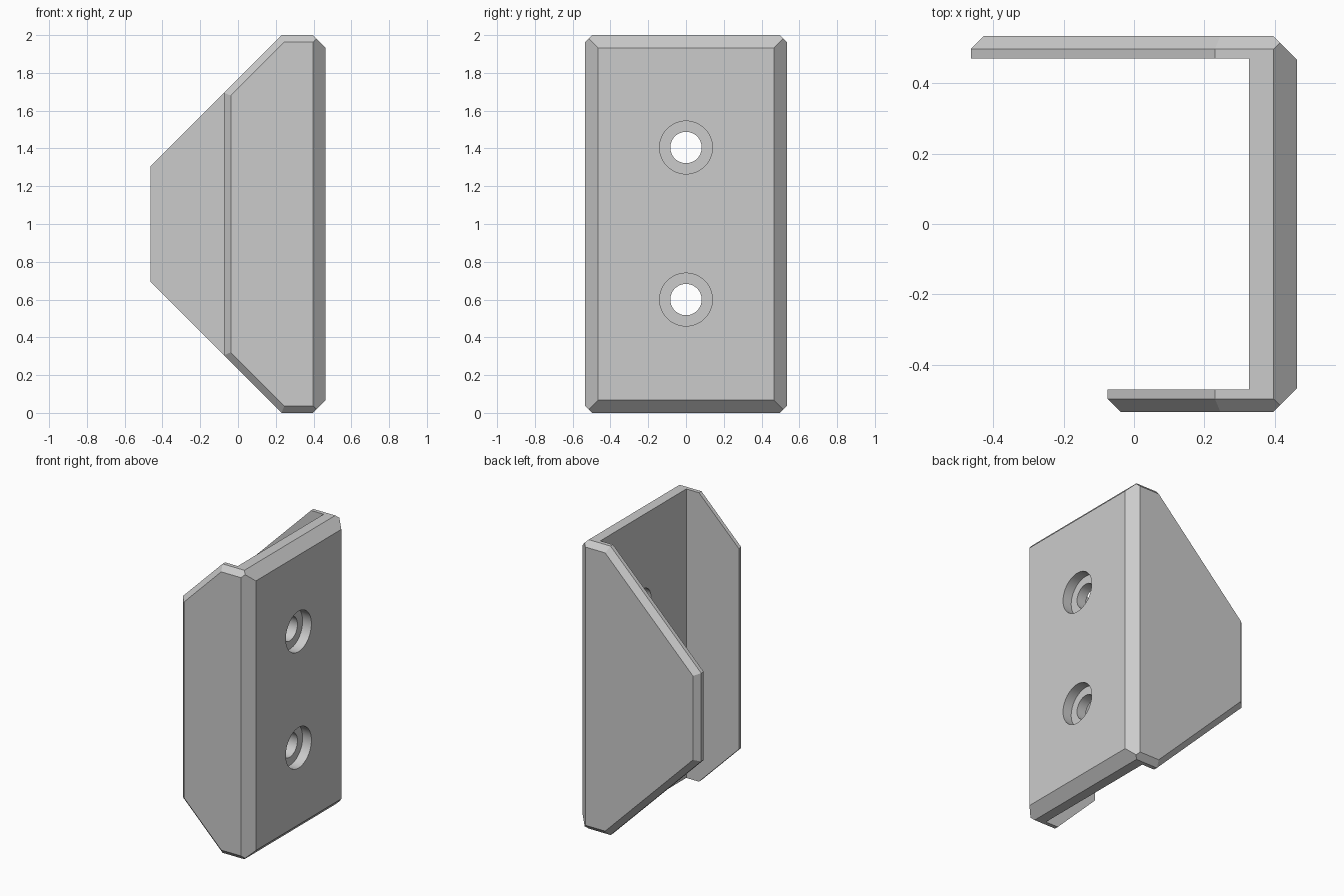
import bpy
import bmesh
from mathutils import Vector

cube = bpy.data.objects.get("Cube")
if cube:
    bpy.data.objects.remove(cube)

# Main dimensions
HEIGHT = 2.0
OUT, IN = 0.534, 0.47            # outer and inner half width
FACE, INNER = 0.464, 0.327       # front and rear of the mounting plate
SHORT, LONG = -0.075, -0.464     # free ends of the two side flanges
BIG, SMALL = 0.067, 0.037        # chamfer sizes
BEND = 0.23                      # where the sloped flange edges begin

grey = bpy.data.materials.new("plain_grey")
grey.use_nodes = True
colour = (0.6, 0.6, 0.6, 1)
grey.diffuse_color = colour
grey.node_tree.nodes["Principled BSDF"].inputs["Base Color"].default_value = colour


def trim(bm, point, normal):
    """Cut away everything beyond a plane and cap the opening."""
    cut = bmesh.ops.bisect_plane(
        bm, geom=bm.verts[:] + bm.edges[:] + bm.faces[:], dist=1e-5,
        plane_co=Vector(point), plane_no=Vector(normal), clear_outer=True)
    edges = [g for g in cut["geom_cut"] if isinstance(g, bmesh.types.BMEdge)]
    bmesh.ops.holes_fill(bm, edges=edges, sides=0)


# U-shaped plan, extruded upward, with chamfered corners and flange ends
plan = [(SHORT, -IN), (SHORT, SMALL - OUT), (SHORT + SMALL, -OUT),
        (FACE - BIG, -OUT), (FACE, BIG - OUT), (FACE, OUT - BIG),
        (FACE - BIG, OUT), (LONG + SMALL, OUT), (LONG, OUT - SMALL),
        (LONG, IN), (INNER, IN), (INNER, -IN)]
bm = bmesh.new()
base = bm.faces.new([bm.verts.new((x, y, 0)) for x, y in plan])
top = bmesh.ops.extrude_face_region(bm, geom=[base])
bmesh.ops.translate(bm, vec=(0, 0, HEIGHT),
                    verts=[g for g in top["geom"] if isinstance(g, bmesh.types.BMVert)])
bmesh.ops.recalc_face_normals(bm, faces=bm.faces[:])

# Sloped flange edges, then chamfers, mirrored for top and bottom
for z, up in ((HEIGHT, 1), (0, -1)):
    slope = Vector((-1, 0, up)).normalized()
    trim(bm, (BEND, 0, z), slope)
    trim(bm, (FACE - BIG, 0, z), (1, 0, up))
    for side in (-1, 1):
        edge_y = side * (OUT - SMALL)
        trim(bm, (0, edge_y, z), (0, side, up))
        trim(bm, (BEND, edge_y, z), slope + Vector((0, side, 0)))
bmesh.ops.recalc_face_normals(bm, faces=bm.faces[:])

mesh = bpy.data.meshes.new("corner_bracket")
bm.to_mesh(mesh)
bm.free()
mesh.materials.append(grey)
bracket = bpy.data.objects.new("corner_bracket", mesh)
bpy.context.collection.objects.link(bracket)


def bore(name, radius, start, end, z):
    """Drill a round hole along x through the plate."""
    bpy.ops.mesh.primitive_cylinder_add(
        vertices=48, radius=radius, depth=end - start,
        location=((start + end) / 2, 0, z), rotation=(0, 1.5707963, 0))
    cutter = bpy.context.object
    cutter.name = name
    cutter.hide_render = True
    cutter.data.materials.append(grey)
    mod = bracket.modifiers.new(name, "BOOLEAN")
    mod.operation = "DIFFERENCE"
    mod.solver = "EXACT"
    mod.object = cutter
    bpy.context.view_layer.objects.active = bracket
    bpy.ops.object.modifier_apply(modifier=mod.name)
    bpy.data.objects.remove(cutter)


# Two counterbored screw holes
for z in (0.6, 1.405):
    bore("counterbore", 0.14, FACE - 0.067, FACE + 0.1, z)
    bore("screw_hole", 0.083, INNER - 0.1, FACE + 0.1, z)

bpy.ops.object.select_all(action="DESELECT")
bracket.select_set(True)
bpy.context.view_layer.objects.active = bracket
bpy.ops.object.shade_smooth_by_angle(angle=0.5)
